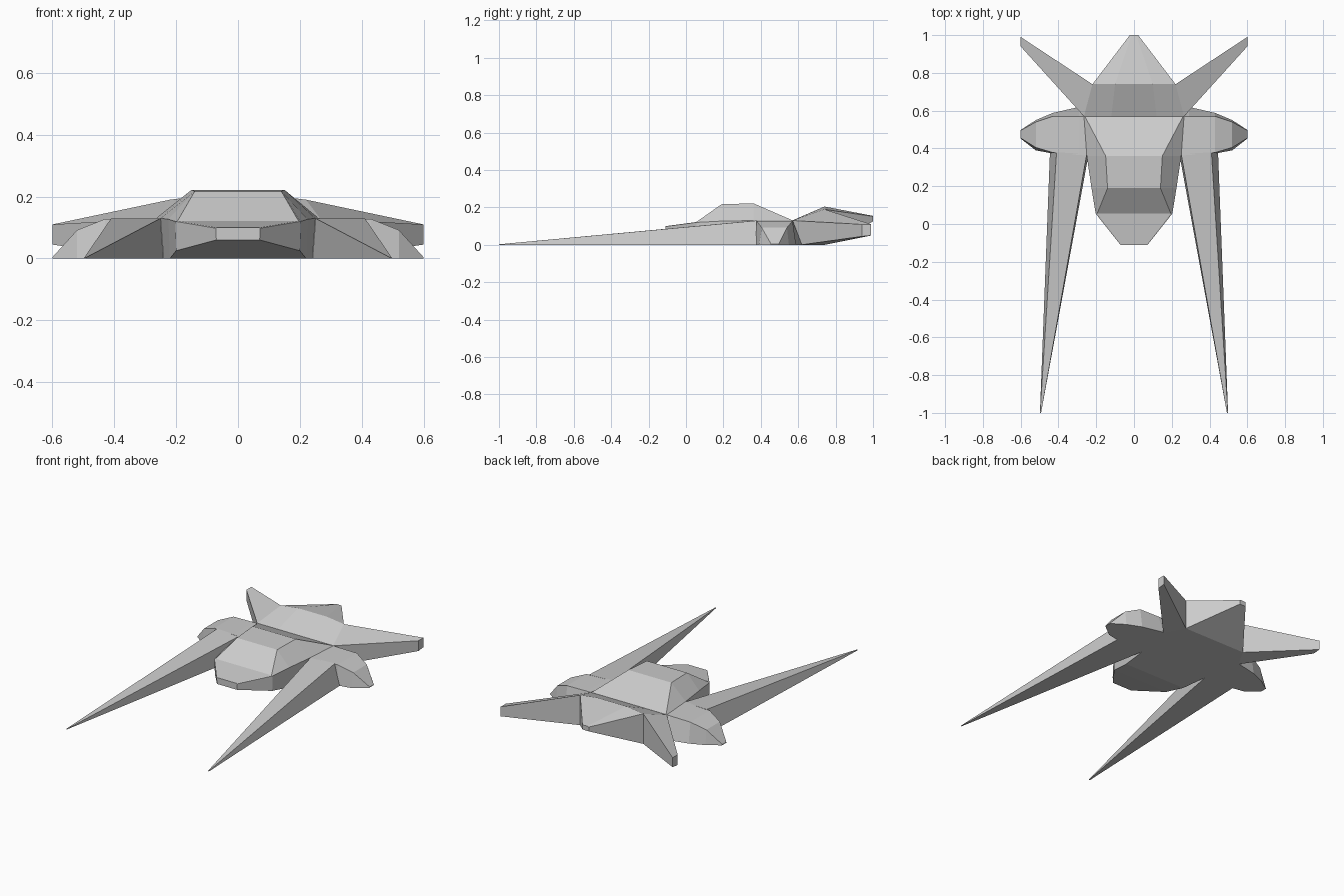
import bpy, bmesh

if "Cube" in bpy.data.objects:
    bpy.data.objects.remove(bpy.data.objects["Cube"])


def loft(name, sections, mirror=False):
    """Skin a row of equal-sized closed sections, cap both ends."""
    bm = bmesh.new()
    rings = [[bm.verts.new(p) for p in s] for s in sections]
    for a, b in zip(rings, rings[1:]):
        n = len(a)
        for i in range(n):
            j = (i + 1) % n
            bm.faces.new((a[i], a[j], b[j], b[i]))
    bm.faces.new(rings[0])
    bm.faces.new(rings[-1])
    bmesh.ops.remove_doubles(bm, verts=bm.verts, dist=0.0005)
    bmesh.ops.recalc_face_normals(bm, faces=bm.faces)
    mesh = bpy.data.meshes.new(name)
    bm.to_mesh(mesh)
    bm.free()
    obj = bpy.data.objects.new(name, mesh)
    bpy.context.collection.objects.link(obj)
    if mirror:
        obj.modifiers.new("mirror", 'MIRROR').use_mirror_merge = False
    return obj


def hull_section(y, low, mid, top):
    """Symmetric six-sided section; each argument is (half width, height)."""
    half = [low, mid, top]
    return ([(x, y, z) for x, z in half] +
            [(-x, y, z) for x, z in reversed(half)])


def pod_section(x, z, top_y, low_y):
    """Trapezoid section across the side pod."""
    return [(x, low_y[0], 0), (x, top_y[0], z), (x, top_y[1], z), (x, low_y[1], 0)]


# Cabin from the nose back to the shoulder crease
loft("cabin", [
    hull_section(-0.11, (0.07, 0.06), (0.072, 0.098), (0.068, 0.10)),
    hull_section(0.055, (0.20, 0.025), (0.203, 0.12), (0.195, 0.122)),
    hull_section(0.19, (0.22, 0.0), (0.225, 0.127), (0.14, 0.217)),
    hull_section(0.36, (0.24, 0.0), (0.25, 0.13), (0.15, 0.222)),
    hull_section(0.57, (0.26, 0.0), (0.265, 0.13), (0.26, 0.131)),
])

# Rear deck rising to a ridge, then tapering into the tail
loft("tail", [
    hull_section(0.57, (0.26, 0.0), (0.265, 0.13), (0.12, 0.131)),
    hull_section(0.74, (0.22, 0.0), (0.22, 0.19), (0.10, 0.205)),
    hull_section(1.0, (0.022, 0.125), (0.022, 0.152), (0.012, 0.155)),
])

# Swept rear fins
loft("rear_fin", [
    [(0.22, 0.57, 0.0), (0.22, 0.57, 0.13), (0.215, 0.74, 0.19), (0.215, 0.74, 0.0)],
    [(0.29, 0.615, 0.0), (0.265, 0.57, 0.13), (0.22, 0.74, 0.19), (0.22, 0.74, 0.0)],
    [(0.60, 0.94, 0.045), (0.60, 0.94, 0.11), (0.60, 0.99, 0.11), (0.60, 0.99, 0.05)],
], mirror=True)

# Rounded side pods
loft("side_pod", [
    pod_section(0.22, 0.13, (0.36, 0.57), (0.36, 0.625)),
    pod_section(0.29, 0.13, (0.365, 0.57), (0.365, 0.62)),
    pod_section(0.43, 0.128, (0.378, 0.57), (0.373, 0.588)),
    pod_section(0.52, 0.092, (0.405, 0.54), (0.39, 0.55)),
    pod_section(0.60, 0.004, (0.455, 0.495), (0.452, 0.498)),
], mirror=True)

# Long forward spikes
tip = (0.495, -1.0, 0.0)
loft("front_spike", [
    [(0.24, 0.37, 0.0), (0.25, 0.37, 0.13), (0.41, 0.38, 0.13), (0.445, 0.38, 0.0)],
    [(tip[0] + dx, tip[1], dz) for dx, dz in
     [(-0.003, 0), (-0.003, 0.003), (0.002, 0.003), (0.003, 0)]],
], mirror=True)
